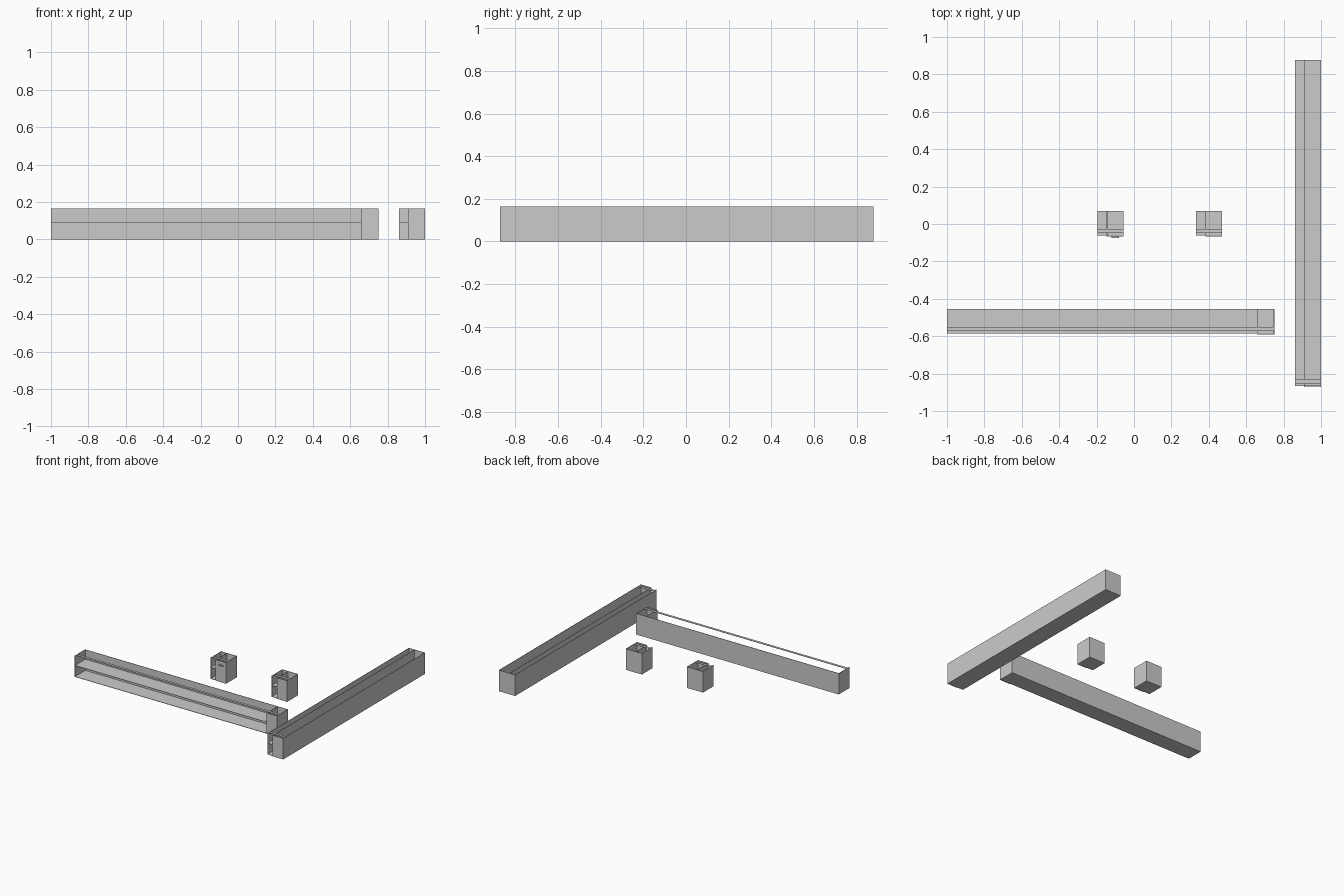
import bpy, bmesh
from mathutils import Matrix, Vector

if "Cube" in bpy.data.objects:
    bpy.data.objects.remove(bpy.data.objects["Cube"])

T = 0.003   # sheet thickness
H = 0.165   # unit height


def make_part(name, lo, hi):
    lo, hi = Vector(lo), Vector(hi)
    bm = bmesh.new()
    bmesh.ops.create_cube(bm, size=1, matrix=Matrix.Translation((lo + hi) / 2)
                          @ Matrix.Diagonal((*(hi - lo), 1)))
    mesh = bpy.data.meshes.new(name)
    bm.to_mesh(mesh)
    bm.free()
    obj = bpy.data.objects.new(name, mesh)
    bpy.context.collection.objects.link(obj)
    return obj


def counter(name, x0, x1, y0, y1, split):
    """Open-topped counter: shelved bay on the left, closed column on the right."""
    f = y0 + 0.005          # bay front sits slightly behind the column front
    # shell
    make_part(name + "_floor", (x0, f, 0), (x1, y1, T))
    make_part(name + "_back", (x0, y1 - T, T), (x1, y1, H))
    make_part(name + "_left_side", (x0, f, T), (x0 + T, y1 - T, H))
    make_part(name + "_right_side", (x1 - T, y0 + T, T), (x1, y1 - T, H))
    # partition, shelf and column front
    make_part(name + "_divider", (split, y0 + T, T), (split + T, y1 - T, H))
    make_part(name + "_shelf", (x0 + T, f, 0.087), (split, y1 - T, 0.09))
    make_part(name + "_column_front", (split, y0, 0), (x1, y0 + T, H))
    # cross strip near the front of the open top
    make_part(name + "_top_strip", (x0, y0 + 0.02, H - T), (x1, y0 + 0.04, H))


counter("long_counter", -1.0, 0.75, -0.59, -0.455, 0.66)
counter("deep_counter", 0.86, 1.0, -0.872, 0.878, 0.908)
counter("small_counter_left", -0.195, -0.057, -0.066, 0.07, -0.146)
counter("small_counter_right", 0.332, 0.47, -0.066, 0.07, 0.381)

# pull plate on the left small counter
make_part("front_pull", (-0.12, -0.074, 0.13), (-0.08, -0.066, 0.137))
